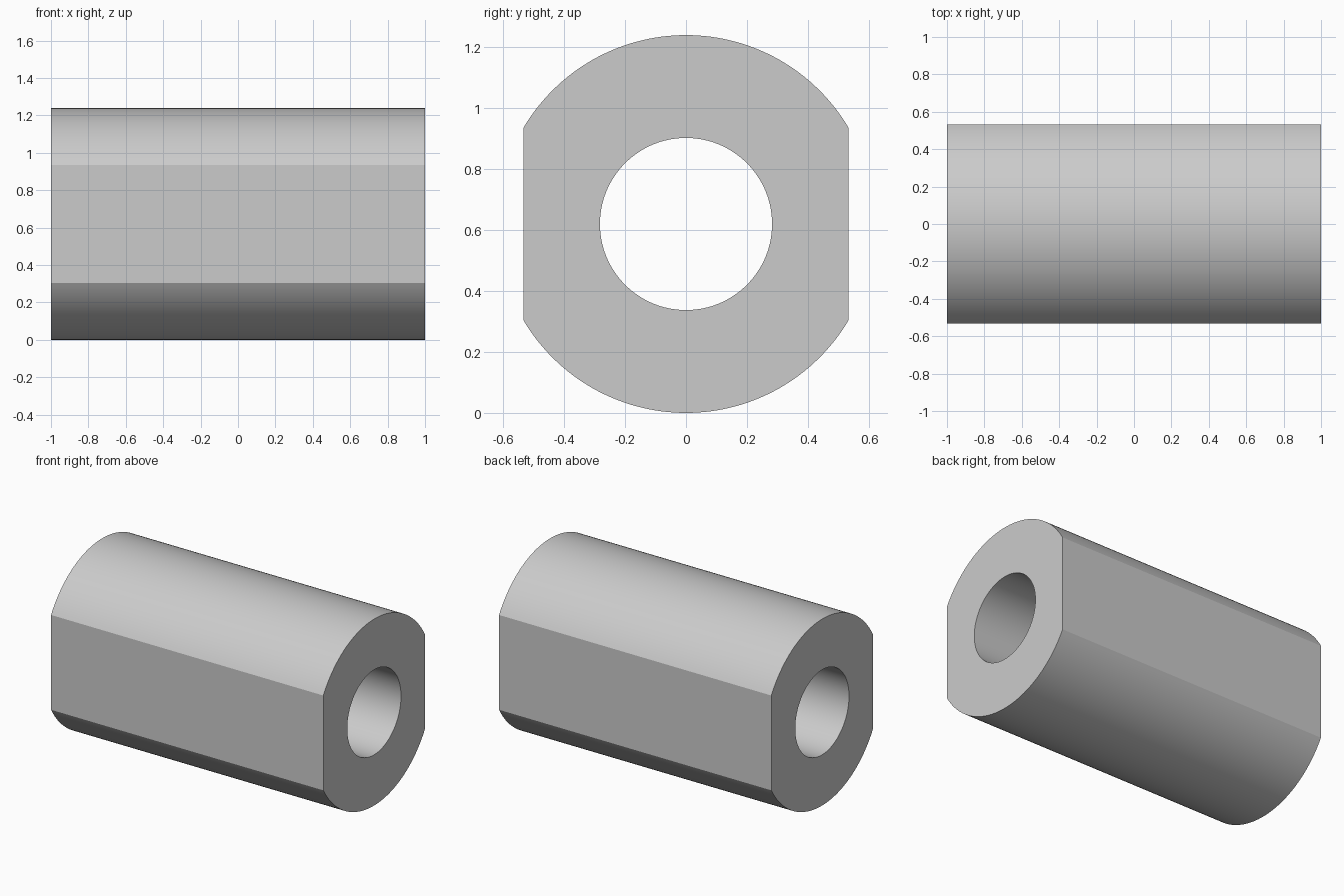
import bpy, bmesh
from math import acos, cos, sin, pi, radians

if "Cube" in bpy.data.objects:
    bpy.data.objects.remove(bpy.data.objects["Cube"])

R, BORE, FLAT, LENGTH = 0.619, 0.282, 0.533, 2.0
corner = acos(FLAT / R)


def span(start, end, n):
    return [start + (end - start) * i / n for i in range(n)]


# Angles around the section, with exact points at the corners of the flats
angles = (span(-corner, corner, 32) + span(corner, pi - corner, 64)
          + span(pi - corner, pi + corner, 32) + span(pi + corner, 2 * pi - corner, 64))

bm = bmesh.new()


def ring(x, radius):
    return [bm.verts.new((x, radius(a) * cos(a), R + radius(a) * sin(a))) for a in angles]


def outer(a):
    return min(R, FLAT / max(abs(cos(a)), 1e-6))


def bore(a):
    return BORE


# Round body with two flats, two end faces and a through bore
h = LENGTH / 2
rings = [ring(-h, outer), ring(h, outer), ring(h, bore), ring(-h, bore)]
n = len(angles)
for k in range(4):
    p, q = rings[k], rings[(k + 1) % 4]
    for i in range(n):
        j = (i + 1) % n
        bm.faces.new((p[i], p[j], q[j], q[i]))
bmesh.ops.recalc_face_normals(bm, faces=bm.faces)

mesh = bpy.data.meshes.new("flatted_sleeve")
bm.to_mesh(mesh)
bm.free()
sleeve = bpy.data.objects.new("flatted_sleeve", mesh)
bpy.context.collection.objects.link(sleeve)
bpy.context.view_layer.objects.active = sleeve
sleeve.select_set(True)
bpy.ops.object.shade_smooth_by_angle(angle=radians(20))
